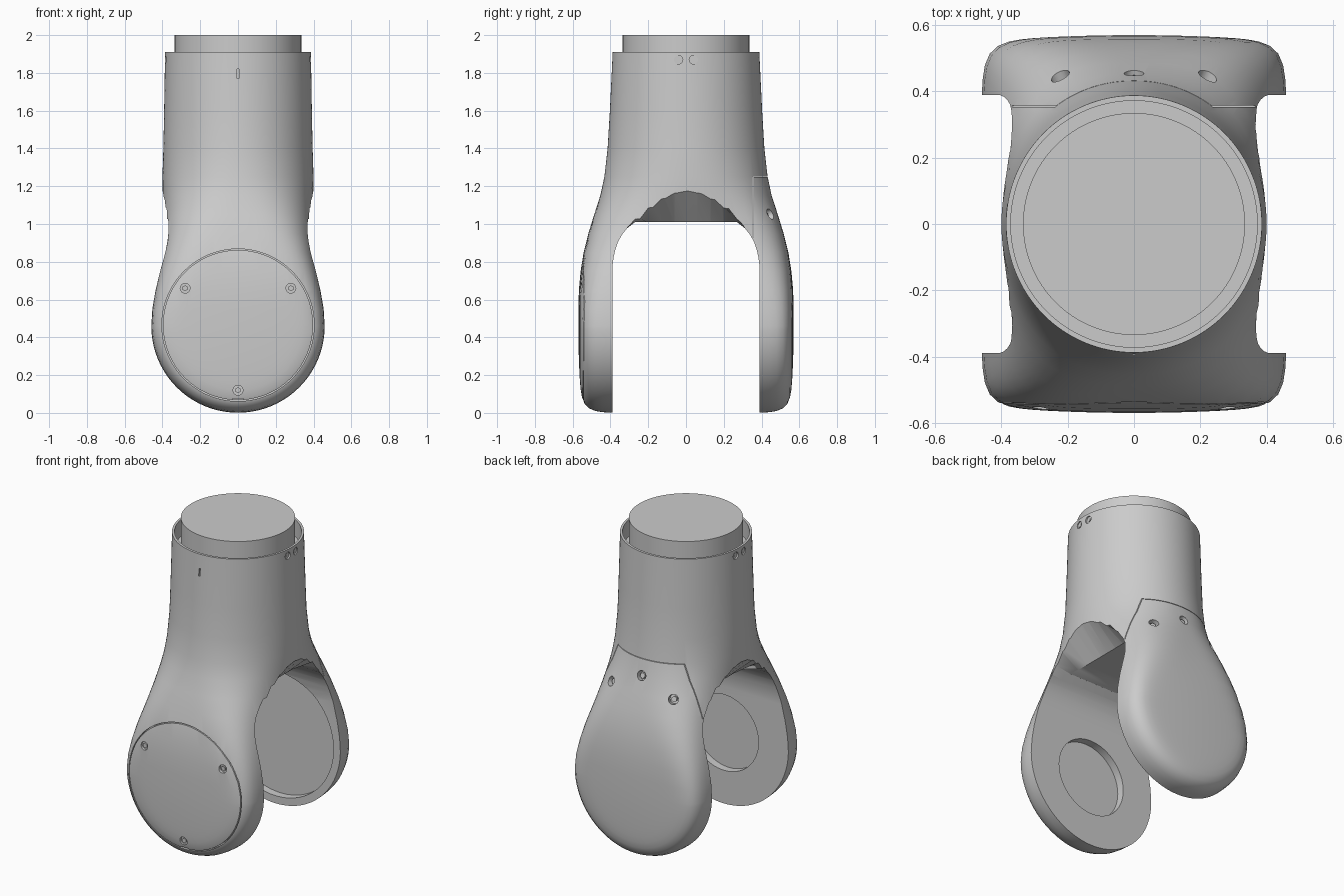
import bpy, bmesh, math
from mathutils import Vector, Matrix

cube = bpy.data.objects.get("Cube")
if cube:
    bpy.data.objects.remove(cube, do_unlink=True)

grey = bpy.data.materials.new("plain grey")
grey.use_nodes = True
grey.diffuse_color = (0.6, 0.6, 0.6, 1)
grey.node_tree.nodes["Principled BSDF"].inputs["Base Color"].default_value = (0.6, 0.6, 0.6, 1)

HUB = 0.46      # height and radius of the round arm ends
SEGS = 128
cutters = []


def finish(name, bm, cutter=False):
    bmesh.ops.recalc_face_normals(bm, faces=bm.faces)
    mesh = bpy.data.meshes.new(name)
    bm.to_mesh(mesh)
    bm.free()
    mesh.materials.append(grey)
    ob = bpy.data.objects.new(name, mesh)
    bpy.context.collection.objects.link(ob)
    if cutter:
        ob.hide_render = True
        cutters.append(ob)
    return ob


def smooth(ob):
    bpy.ops.object.select_all(action='DESELECT')
    ob.select_set(True)
    bpy.context.view_layer.objects.active = ob
    bpy.ops.object.shade_smooth_by_angle(angle=math.radians(30))


def volume(mesh):
    bm = bmesh.new()
    bm.from_mesh(mesh)
    size = bm.calc_volume()
    bm.free()
    return size


def carve(ob, cutter):
    """Subtract the cutter, taking the first solver that gives a sound result."""
    before = volume(ob.data)
    for solver in ('MANIFOLD', 'EXACT', 'FLOAT'):
        mod = ob.modifiers.new("cut", 'BOOLEAN')
        mod.operation = 'DIFFERENCE'
        mod.solver = solver
        mod.object = cutter
        bpy.context.view_layer.update()
        graph = bpy.context.evaluated_depsgraph_get()
        mesh = bpy.data.meshes.new_from_object(ob.evaluated_get(graph))
        ob.modifiers.remove(mod)
        if before * 0.3 < volume(mesh) < before - 1e-8:
            ob.data = mesh
            return


def cylinder(name, start, axis, radius, length, cutter=False, sides=64):
    """Cylinder running from start along axis."""
    axis = Vector(axis).normalized()
    turn = axis.to_track_quat('Z', 'Y').to_matrix().to_4x4()
    bm = bmesh.new()
    bmesh.ops.create_cone(bm, cap_ends=True, segments=sides, radius1=radius, radius2=radius, depth=length,
                          matrix=Matrix.Translation(Vector(start) + axis * length / 2) @ turn)
    return finish(name, bm, cutter)


def bridge(name, near_points, far_points):
    """Cutter spanning two matching profiles."""
    bm = bmesh.new()
    near = [bm.verts.new(p) for p in near_points]
    far = [bm.verts.new(p) for p in far_points]
    bm.faces.new(near)
    bm.faces.new(far[::-1])
    for i in range(len(near)):
        bm.faces.new((near[i - 1], near[i], far[i], far[i - 1]))
    finish(name, bm, True)


def box(name, lo, hi):
    (x, y, z), (u, v, w) = lo, hi
    base = [(x, y), (u, y), (u, v), (x, v)]
    bridge(name, [(*p, z) for p in base], [(*p, w) for p in base])


def section(a, b, n, dome):
    """Squared oval whose front and back bulge slightly in the middle."""
    pts = []
    for i in range(SEGS):
        t = 2 * math.pi * i / SEGS
        c, s = math.cos(t), math.sin(t)
        r = (abs(c / a) ** n + abs(s / b) ** n) ** (-1 / n)
        pts.append((r * c, r * s * (1 - dome * (r * c / a) ** 2)))
    return pts


# Outer shell: height, half width, half depth, squareness, bulge
levels = [(0.46, .46, .57, 11, .035), (0.55, .455, .57, 10, .035), (0.65, .44, .567, 8, .03),
          (0.75, .421, .558, 6.3, .025), (0.85, .402, .542, 4.8, .015), (0.95, .394, .517, 3.6, .005),
          (1.05, .394, .486, 2.8, 0), (1.15, .398, .454, 2.3, 0), (1.25, .40, .432, 2.08, 0),
          (1.4, .395, .415, 2, 0), (1.6, .391, .403, 2, 0), (1.91, .386, .388, 2, 0)]
rings = []
# round arm ends: the lowest section swung down about the hub axis
for k in range(32, 0, -1):
    phi = math.pi / 2 * k / 32
    rings.append([(x * math.cos(phi), y, HUB - abs(x) * math.sin(phi)) for x, y in section(*levels[0][1:])])
for z, *shape in levels:
    rings.append([(x, y, z) for x, y in section(*shape)])
bm = bmesh.new()
shared = {}


def vert(p):
    key = tuple(round(c, 5) for c in p)
    if key not in shared:
        shared[key] = bm.verts.new(key)
    return shared[key]


loops = [[vert(p) for p in ring] for ring in rings]
for low, high in zip(loops, loops[1:]):
    for i in range(SEGS):
        j = (i + 1) % SEGS
        corners = list(dict.fromkeys((low[i], low[j], high[j], high[i])))
        if len(corners) > 2:
            bm.faces.new(corners)
bm.faces.new(loops[-1])
body = finish("fork_body", bm)

# Slot between the arms: half width, height, and extra height where it flares out at the sides
half = [(.39, -.1, 0), (.39, .77, 0), (.384, .82, 0), (.374, .865, 0), (.36, .905, 0), (.34, .942, 0),
        (.312, .977, .01), (.27, 1.01, .03), (.2, 1.01, .12), (.13, 1.01, .18), (.06, 1.01, .213), (0, 1.01, .223)]
outline = half + [(-y, z, f) for y, z, f in half[-2::-1]]
arch = [p for p in outline if p[2] or p[1] > 0.95]
bridge("slot_cutter", [(-.6, y, z) for y, z, f in outline if abs(y) > .25],
       [(.6, y, z) for y, z, f in outline if abs(y) > .25])
for s in (-1, 1):
    bridge("flare_cutter", [(s * .25, y * .998, z - .002) for y, z, f in arch],
           [(s * .45, y * .998, z - .002 + f) for y, z, f in arch])

# Bearing recesses on the inner arm faces
cylinder("front_recess_cutter", (0, -.3, HUB), (0, -1, 0), .245, .14, True)
cylinder("rear_recess_cutter", (0, .3, HUB), (0, 1, 0), .41, .14, True)

# Open collar at the top, holding a plug
cylinder("collar_cutter", (0, 0, 1.80), (0, 0, 1), .372, .3, True, SEGS)

# Round seam of the front cap
bm = bmesh.new()
loops = []
for r, y in ((.397, -.62), (.403, -.62), (.403, -.515), (.397, -.515)):
    loops.append([bm.verts.new((r * math.cos(2 * math.pi * i / SEGS), y, .465 + r * math.sin(2 * math.pi * i / SEGS)))
                  for i in range(SEGS)])
for k in range(4):
    p, q = loops[k], loops[(k + 1) % 4]
    for i in range(SEGS):
        j = (i + 1) % SEGS
        bm.faces.new((p[i], p[j], q[j], q[i]))
finish("cap_seam_cutter", bm, True)

# Seam of the rear cover and small marking slots on the front
box("cover_side_seam_cutter", (-.6, .353, .93), (.6, .357, 1.252))
box("cover_top_seam_cutter", (-.6, .355, 1.248), (.6, .6, 1.2515))
box("upper_mark_cutter", (-.005, -.5, 1.77), (.005, -.38, 1.82))
box("lower_mark_cutter", (-.03, -.6, .063), (.03, -.525, .075))

# Screw holes: position, outward direction, radius, depth
holes = [((0, .454, 1.15), (0, .94, .33), .03, .04), ((0, -.557, .12), (0, -1, 0), .026, .015)]
for s in (-1, 1):
    holes.append(((s * .22, .44, 1.05), (s * .35, .88, .3), .03, .04))
    holes.append(((s * .28, -.557, .66), (0, -1, 0), .026, .015))
    for y in (-.04, .04):
        holes.append(((s * .385, y, 1.87), (s, 0, 0), .023, .009))
for pos, out, radius, depth in holes:
    out = Vector(out).normalized()
    floor = Vector(pos) - out * depth
    cylinder("screw_hole_cutter", floor, out, radius, depth + .05, True, 24)
    cylinder("screw", floor - out * .003, out, radius * .6, depth * .8, False, 6)

# Carve the body
for c in cutters:
    carve(body, c)
for c in cutters:
    bpy.data.objects.remove(c, do_unlink=True)
smooth(body)

plug = cylinder("top_plug", (0, 0, 1.79), (0, 0, 1), .335, .21, False, SEGS)
smooth(plug)
